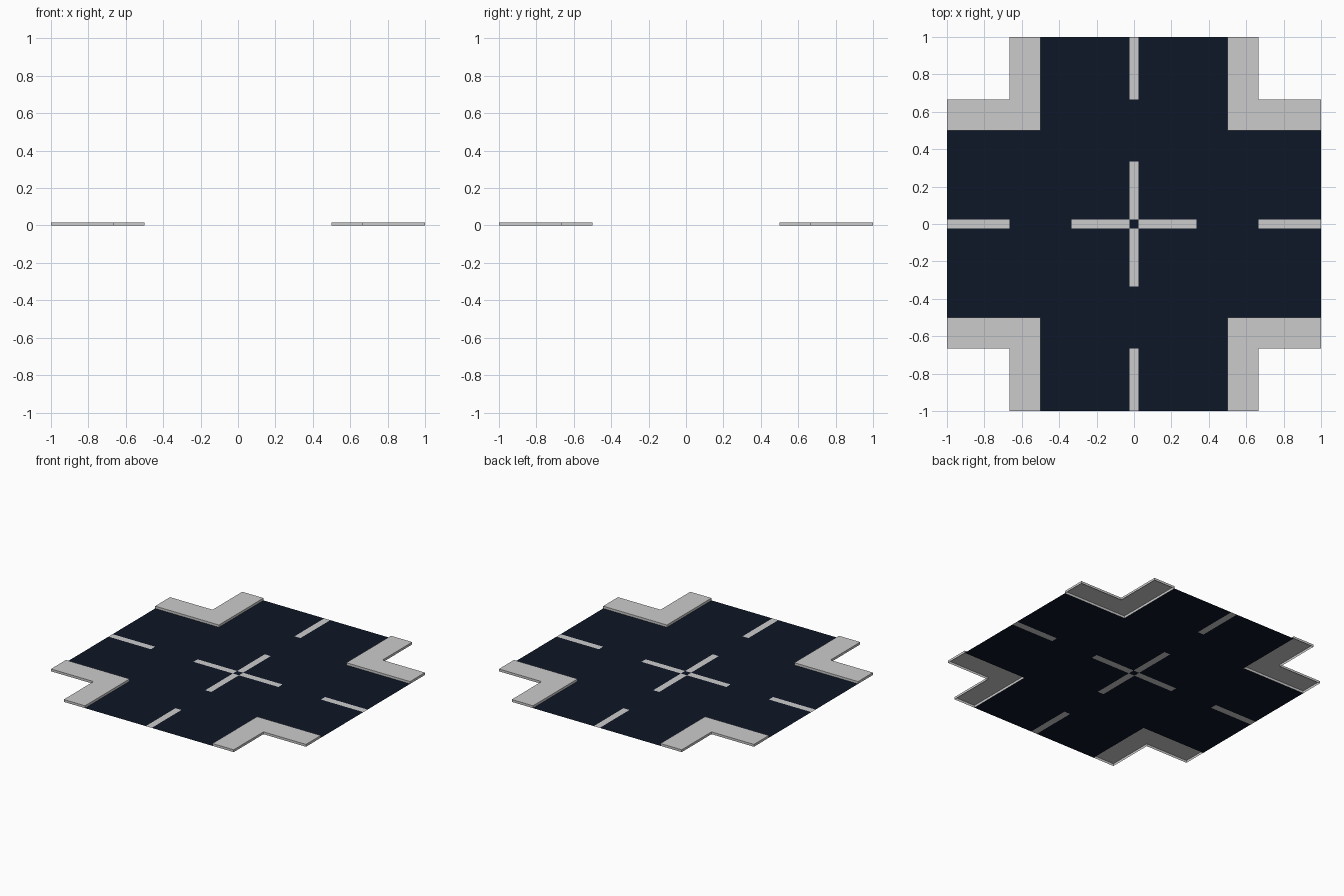
import bpy, bmesh

if "Cube" in bpy.data.objects:
    bpy.data.objects.remove(bpy.data.objects["Cube"])

CURB, OUTER, HALF_LINE, HEIGHT = 0.5, 2 / 3, 0.0235, 0.0167


def finish(name, bm, color=None):
    mesh = bpy.data.meshes.new(name)
    bm.to_mesh(mesh)
    bm.free()
    obj = bpy.data.objects.new(name, mesh)
    bpy.context.collection.objects.link(obj)
    if color:
        mat = bpy.data.materials.new(name + "_material")
        mat.diffuse_color = color
        mat.use_nodes = True
        mat.node_tree.nodes["Principled BSDF"].inputs["Base Color"].default_value = mat.diffuse_color
        mesh.materials.append(mat)
    return obj


def is_line(x, y):
    near, far = sorted((abs(x), abs(y)))
    return near < HALF_LINE and (HALF_LINE < far < 1 / 3 or far > OUTER)


def is_road(x, y):
    return min(abs(x), abs(y)) < CURB and not is_line(x, y)


def flat_cells(name, inside, color=None):
    """Flat sheet made of the grid cells whose centres pass the test."""
    half = [HALF_LINE, 1 / 3, CURB, OUTER, 1]
    cuts = [-c for c in reversed(half)] + half
    bm = bmesh.new()
    for x0, x1 in zip(cuts, cuts[1:]):
        for y0, y1 in zip(cuts, cuts[1:]):
            if inside((x0 + x1) / 2, (y0 + y1) / 2):
                corners = ((x0, y0), (x1, y0), (x1, y1), (x0, y1))
                bm.faces.new([bm.verts.new((x, y, 0)) for x, y in corners])
    bmesh.ops.remove_doubles(bm, verts=bm.verts, dist=1e-5)
    return finish(name, bm, color)


# Road surface and the lane markings set flush into it
flat_cells("road_surface", is_road, (0.004, 0.008, 0.02, 1))
flat_cells("lane_markings", is_line)

# L-shaped raised sidewalks, open underneath, one per corner
outline = [(CURB, CURB), (1, CURB), (1, OUTER), (OUTER, OUTER), (OUTER, 1), (CURB, 1)]
for side, sx in (("left", -1), ("right", 1)):
    for end, sy in (("front", -1), ("back", 1)):
        bm = bmesh.new()
        points = [(sx * x, sy * y) for x, y in outline]
        if sx * sy < 0:
            points.reverse()
        low = [bm.verts.new((x, y, 0)) for x, y in points]
        top = [bm.verts.new((x, y, HEIGHT)) for x, y in points]
        bm.faces.new(top)
        for i in range(len(points)):
            j = (i + 1) % len(points)
            bm.faces.new((low[i], low[j], top[j], top[i]))
        finish(f"sidewalk_{end}_{side}", bm)
